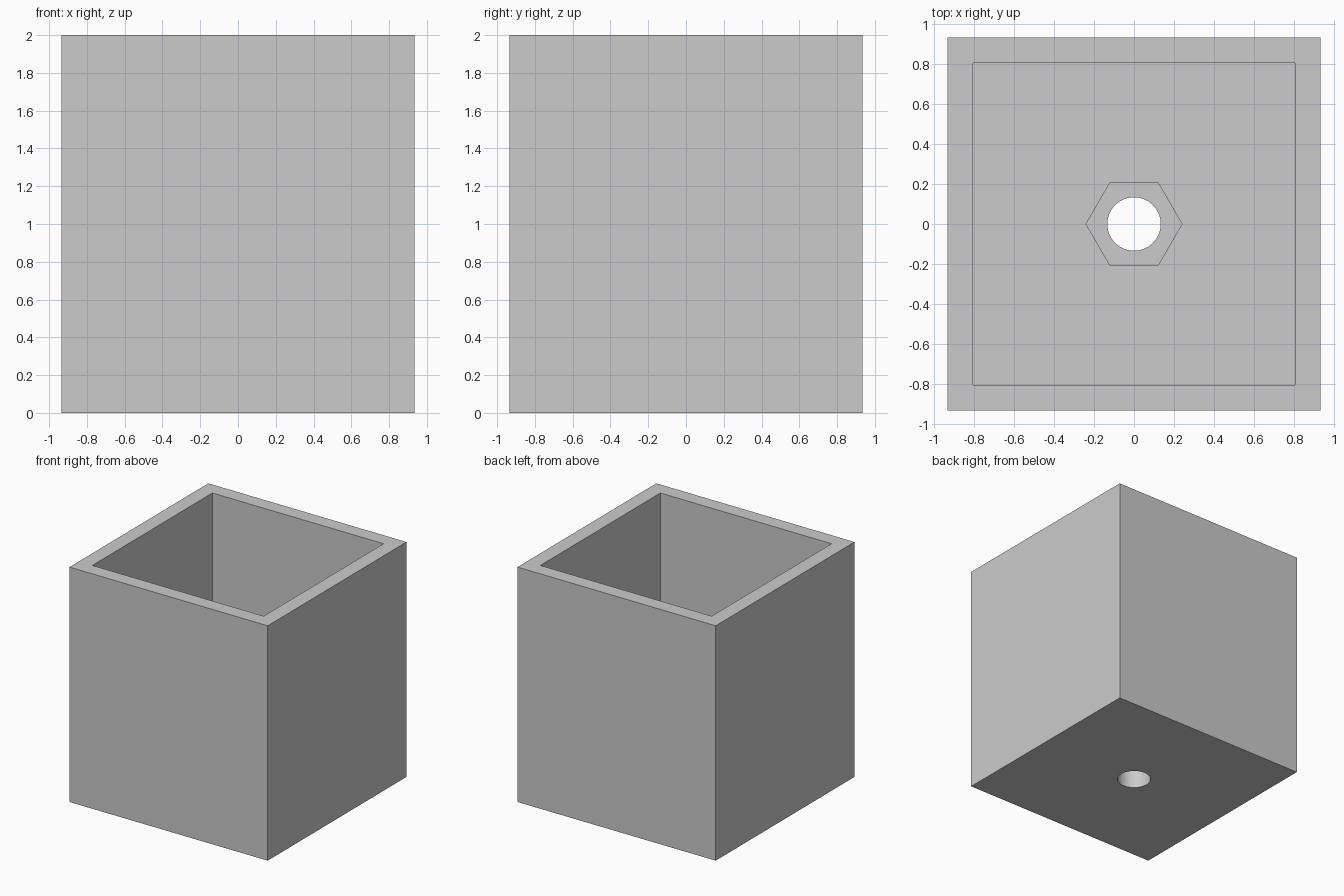
import bpy
import math

cube = bpy.data.objects.get("Cube")
if cube:
    bpy.data.objects.remove(cube, do_unlink=True)

WIDTH, HEIGHT, INNER = 1.867, 2.0, 1.614
FLOOR, RECESS = 0.4, 0.2

grey = bpy.data.materials.new("light_grey")
grey.use_nodes = True
grey.diffuse_color = (0.6, 0.6, 0.6, 1)
grey.node_tree.nodes["Principled BSDF"].inputs["Base Color"].default_value = (0.6, 0.6, 0.6, 1)


def block(name, width, bottom, top):
    bpy.ops.mesh.primitive_cube_add(size=1, location=(0, 0, (bottom + top) / 2))
    obj = bpy.context.object
    obj.name = name
    obj.scale = (width, width, top - bottom)
    bpy.ops.object.transform_apply(location=True, rotation=True, scale=True)
    return obj


def prism(name, sides, radius, bottom, top, turn=0):
    bpy.ops.mesh.primitive_cylinder_add(vertices=sides, radius=radius, depth=top - bottom,
                                        location=(0, 0, (bottom + top) / 2),
                                        rotation=(0, 0, turn))
    obj = bpy.context.object
    obj.name = name
    bpy.ops.object.transform_apply(location=True, rotation=True, scale=True)
    return obj


# Square cup body
body = block("square_cup", WIDTH, 0, HEIGHT)
body.data.materials.append(grey)

# Cutters: main cavity, hexagonal nut recess, bolt hole
cutters = [
    block("cavity_cutter", INNER, FLOOR, HEIGHT + 0.2),
    prism("nut_recess_cutter", 6, 0.24, FLOOR - RECESS, FLOOR + 0.2, math.radians(30)),
    prism("bolt_hole_cutter", 32, 0.134, -0.2, FLOOR + 0.1),
]
for cutter in cutters:
    cutter.data.materials.append(grey)
    cut = body.modifiers.new(cutter.name, "BOOLEAN")
    cut.operation = "DIFFERENCE"
    cut.solver = "EXACT"
    cut.object = cutter

# Bake the cuts and remove the cutters
bpy.ops.object.select_all(action="DESELECT")
body.select_set(True)
bpy.context.view_layer.objects.active = body
for cutter in cutters:
    bpy.ops.object.modifier_apply(modifier=cutter.name)
for cutter in cutters:
    bpy.data.objects.remove(cutter, do_unlink=True)

# Smooth round hole, crisp corners
bpy.ops.object.shade_smooth_by_angle(angle=math.radians(30))
